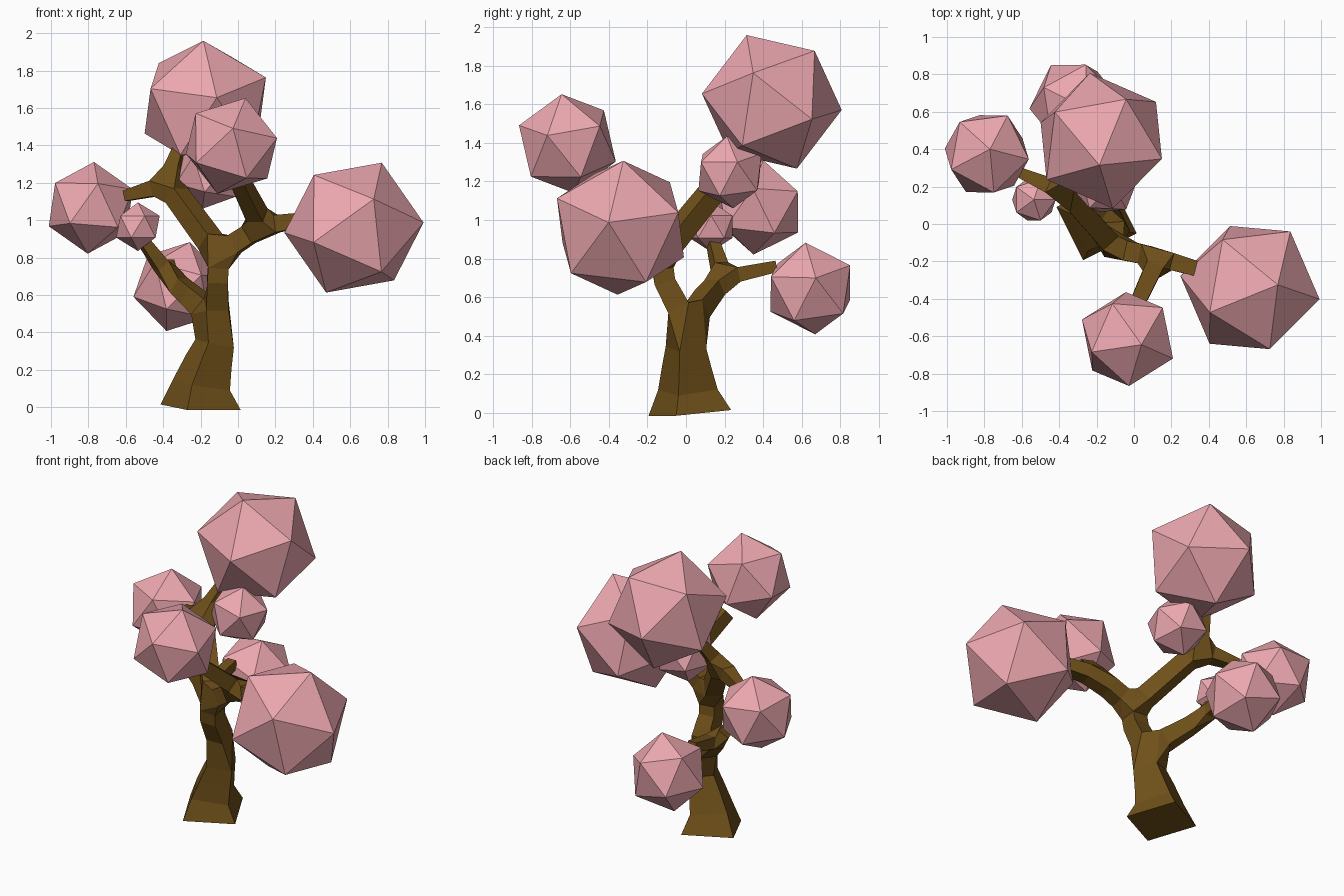
import bpy, bmesh
from mathutils import Vector, Matrix

if "Cube" in bpy.data.objects:
    bpy.data.objects.remove(bpy.data.objects["Cube"])


def material(name, rgb):
    m = bpy.data.materials.new(name)
    m.diffuse_color = (*rgb, 1)
    m.use_nodes = True
    m.node_tree.nodes["Principled BSDF"].inputs["Base Color"].default_value = m.diffuse_color
    return m


def add_object(name, mesh, mat):
    ob = bpy.data.objects.new(name, mesh)
    mesh.materials.append(mat)
    bpy.context.collection.objects.link(ob)
    return ob


bark = material("bark", (0.16, 0.08, 0.01))
pink = material("blossom", (0.84, 0.39, 0.43))

# Trunk and branches: skeleton nodes (x, y, z, half width) skinned to square limbs
nodes = [
    (-.20, .02, 0, .16),       # 0 root
    (-.195, .01, .12, .115),   # 1
    (-.125, 0, .34, .078),     # 2
    (-.11, 0, .47, .062),      # 3 lower fork
    (-.11, -.11, .68, .055),   # 4
    (-.10, -.13, .82, .055),   # 5 main fork
    (-.37, .17, 1.19, .05),    # 6 upper left fork
    (-.60, .27, 1.13, .028),   # 7 to left blossom
    (-.31, .30, 1.38, .03),    # 8 to top blossom
    (.13, -.18, .97, .05),     # 9 right fork
    (.34, -.24, 1.0, .04),     # 10 to right blossom
    (.01, -.44, 1.21, .04),    # 11 to front blossom
    (-.37, .19, .70, .042),    # 12 lower left fork
    (-.50, .14, .88, .028),    # 13 to small blossom
    (-.37, .47, .76, .03),     # 14 to back blossom
]
edges = [(0, 1), (1, 2), (2, 3), (3, 4), (4, 5), (5, 6), (6, 7), (6, 8),
         (5, 9), (9, 10), (9, 11), (3, 12), (12, 13), (12, 14)]
mesh = bpy.data.meshes.new("trunk_and_branches")
mesh.from_pydata([n[:3] for n in nodes], edges, [])
trunk = add_object("trunk_and_branches", mesh, bark)
skin = trunk.modifiers.new("skin", 'SKIN')
skin.use_smooth_shade = False
skin.branch_smoothing = 0
for sv, n in zip(mesh.skin_vertices[0].data, nodes):
    sv.radius = (n[3], n[3])
mesh.skin_vertices[0].data[0].use_root = True


# Blossoms: icosahedra oriented by two neighbouring corner directions
def blossom(name, centre, radius, corner, neighbour):
    z = Vector(corner).normalized()
    x = Vector(neighbour)
    x = (x - z * x.dot(z)).normalized()
    rot = Matrix((x, z.cross(x), z)).transposed().to_4x4()
    bm = bmesh.new()
    bmesh.ops.create_icosphere(bm, subdivisions=1, radius=radius,
                               matrix=Matrix.Translation(centre) @ rot)
    me = bpy.data.meshes.new(name)
    bm.to_mesh(me)
    bm.free()
    add_object(name, me, pink)


blossom("right_blossom", (.62, -.34, .96), .378, (.15, .015, .35), (.37, -.06, .04))
blossom("top_blossom", (-.175, .445, 1.613), .37, (-.01, -.13, .345), (.325, -.095, .145))
blossom("front_blossom", (-.035, -.615, 1.397), .268, (.075, -.03, .255), (.245, -.105, .03))
blossom("left_blossom", (-.787, .375, 1.066), .247, (.017, .025, .246), (.213, -.025, .114))
blossom("small_blossom", (-.535, .13, .965), .13, (0, 0, .128), (.13, 0, .045))
blossom("back_blossom", (-.32, .645, .645), .247, (.063, -.025, .24), (.06, .21, .11))
blossom("middle_blossom", (-.15, .228, 1.248), .192, (.04, -.016, .185), (.03, .17, .10))
